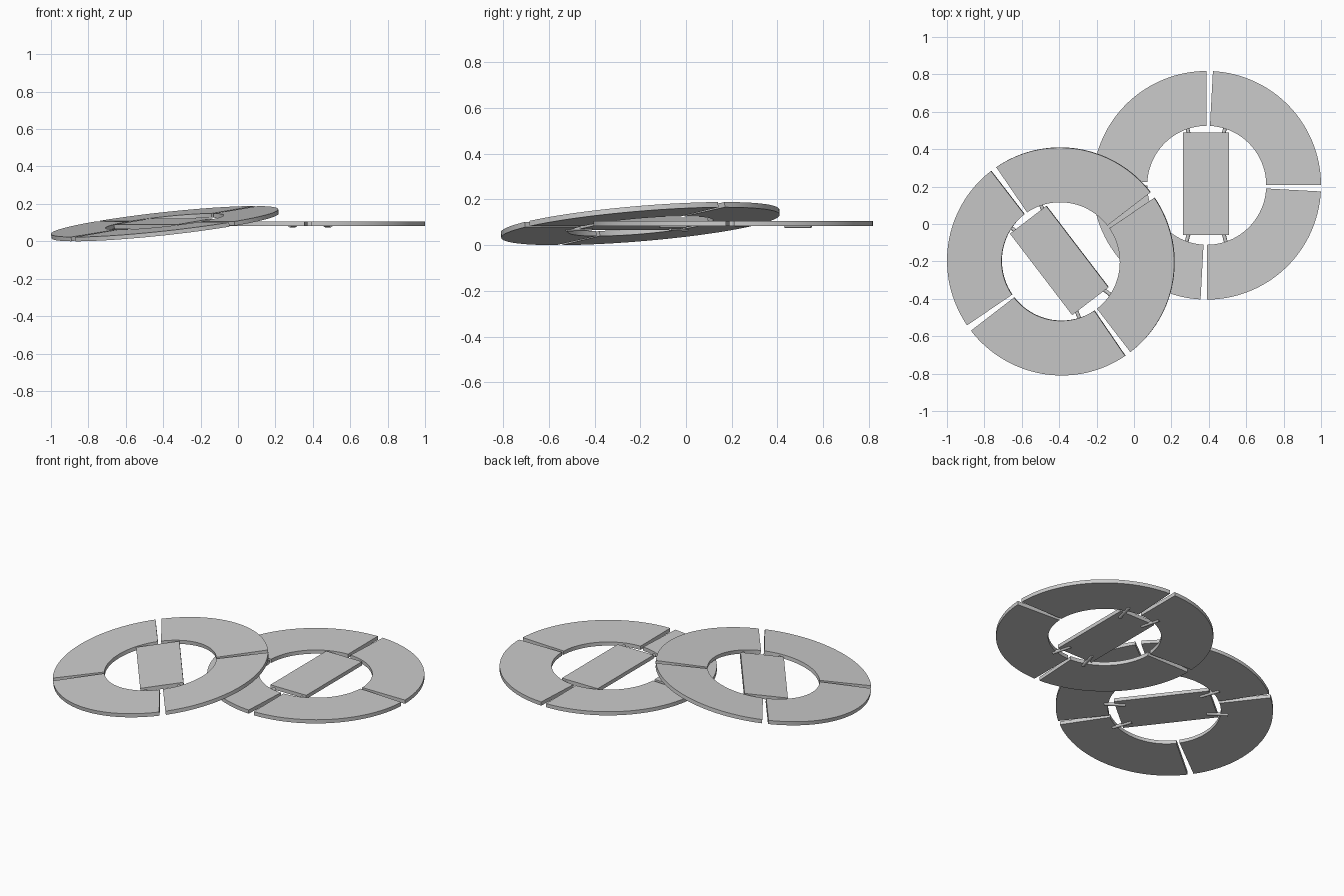
import bpy, bmesh
from math import radians, sin, cos
from mathutils import Matrix, Vector

cube = bpy.data.objects.get("Cube")
if cube:
    bpy.data.objects.remove(cube, do_unlink=True)

grey = bpy.data.materials.new("light_grey")
grey.use_nodes = True
colour = (0.6, 0.6, 0.6, 1)
grey.diffuse_color = colour
grey.node_tree.nodes["Principled BSDF"].inputs["Base Color"].default_value = colour

OUTER, INNER, THICK = 0.611, 0.318, 0.023
GAP = 3.3                       # degrees left open between ring segments
PLATE = (0.246, 0.548, THICK)
SEGMENT_STEPS = 32


def add_object(name, bm, frame, smooth=False):
    bmesh.ops.recalc_face_normals(bm, faces=bm.faces)
    mesh = bpy.data.meshes.new(name)
    bm.to_mesh(mesh)
    bm.free()
    obj = bpy.data.objects.new(name, mesh)
    bpy.context.collection.objects.link(obj)
    obj.matrix_world = frame
    mesh.materials.append(grey)
    if smooth:
        bpy.ops.object.select_all(action="DESELECT")
        obj.select_set(True)
        bpy.context.view_layer.objects.active = obj
        bpy.ops.object.shade_smooth_by_angle(angle=radians(30))
    return obj


def ring_segment(name, start, frame):
    # Rectangular section swept round the ring axis
    bm = bmesh.new()
    d = Vector((cos(start), sin(start), 0))
    up = Vector((0, 0, THICK / 2))
    corners = [d * INNER - up, d * OUTER - up, d * OUTER + up, d * INNER + up]
    first = bm.faces.new([bm.verts.new(c) for c in corners])
    edges = list(first.edges)
    swept = bmesh.ops.spin(bm, geom=edges, cent=(0, 0, 0), axis=(0, 0, 1),
                           angle=radians(90 - GAP), steps=SEGMENT_STEPS)
    bmesh.ops.contextual_create(
        bm, geom=[g for g in swept["geom_last"] if isinstance(g, bmesh.types.BMEdge)])
    add_object(name, bm, frame, True)


def split_ring(prefix, frame):
    # Four ring segments
    for k in range(4):
        ring_segment(f"{prefix}_ring_segment_{k + 1}", radians(90 * k + 0.2), frame)

    # Centre plate
    bm = bmesh.new()
    bmesh.ops.create_cube(bm, size=1)
    bmesh.ops.scale(bm, vec=PLATE, verts=bm.verts)
    bmesh.ops.translate(bm, vec=(-0.003, 0.009, 0), verts=bm.verts)
    add_object(f"{prefix}_centre_plate", bm, frame)

    # Four splayed pins joining the plate to the ring from underneath
    for sy, end in ((1, "back"), (-1, "front")):
        for sx, side in ((1, "left"), (-1, "right")):
            bm = bmesh.new()
            bmesh.ops.create_cone(bm, cap_ends=True, segments=16,
                                  radius1=0.01, radius2=0.01, depth=0.12)
            place = (Matrix.Translation((sx * 0.095 - 0.003, sy * 0.274 + 0.009, -0.0095))
                     @ Matrix.Rotation(radians(-15 * sx * sy), 4, "Z")
                     @ Matrix.Rotation(radians(90), 4, "X"))
            bmesh.ops.transform(bm, matrix=place, verts=bm.verts)
            add_object(f"{prefix}_pin_{end}_{side}", bm, frame, True)


# Level ring, and a turned ring leaning over it
split_ring("level", Matrix.Translation((0.389, 0.207, 0.0945)))
split_ring("tilted", Matrix.Translation((-0.391, -0.2, 0.0943))
           @ Matrix.Rotation(radians(37.4), 4, "Z")
           @ Matrix.Rotation(radians(-7.8), 4, "Y"))
